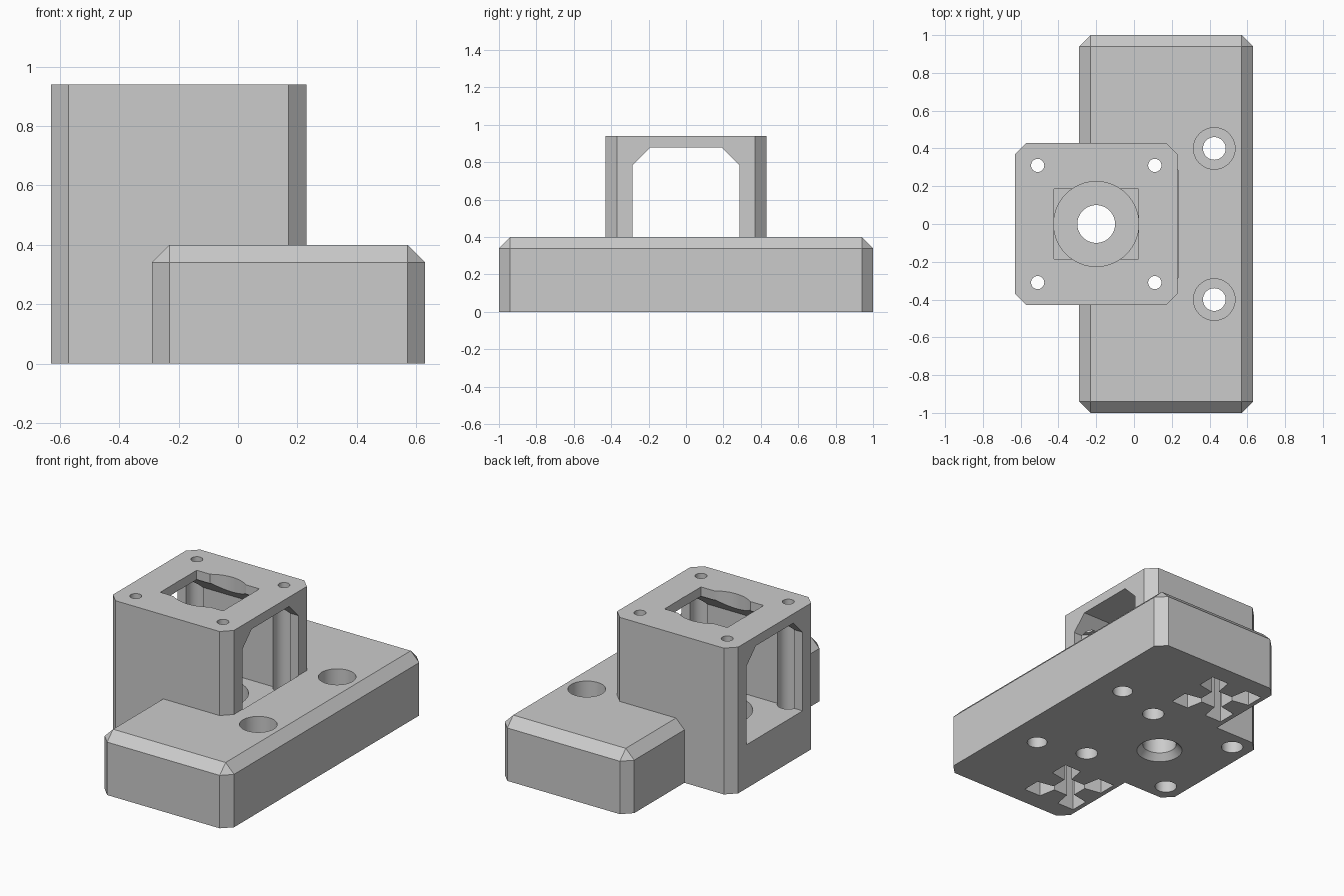
import bpy, bmesh, math
from mathutils import Matrix, Vector

cube = bpy.data.objects.get("Cube")
if cube:
    bpy.data.objects.remove(cube, do_unlink=True)

grey = bpy.data.materials.new("plain grey")
grey.use_nodes = True
colour = (0.6, 0.6, 0.6, 1)
grey.diffuse_color = colour
grey.node_tree.nodes["Principled BSDF"].inputs["Base Color"].default_value = colour


def finish(bm, name):
    bmesh.ops.recalc_face_normals(bm, faces=bm.faces)
    mesh = bpy.data.meshes.new(name)
    bm.to_mesh(mesh)
    bm.free()
    mesh.materials.append(grey)
    obj = bpy.data.objects.new(name, mesh)
    bpy.context.collection.objects.link(obj)
    return obj


def block(name, low, high, chamfer=0, rule=None):
    """Box between two corners; edges picked by the rule are chamfered."""
    low, high = Vector(low), Vector(high)
    bm = bmesh.new()
    bmesh.ops.create_cube(bm, size=1)
    bmesh.ops.scale(bm, vec=high - low, verts=bm.verts)
    bmesh.ops.translate(bm, vec=(low + high) / 2, verts=bm.verts)
    if rule:
        edges = [e for e in bm.edges if rule(*(v.co for v in e.verts))]
        bmesh.ops.bevel(bm, geom=edges, offset=chamfer, segments=1, affect='EDGES')
    return finish(bm, name)


def cone(name, x, y, z0, z1, r0, r1=None, sides=64):
    bm = bmesh.new()
    bmesh.ops.create_cone(bm, cap_ends=True, segments=sides, radius1=r0,
                          radius2=r0 if r1 is None else r1, depth=z1 - z0,
                          matrix=Matrix.Translation((x, y, (z0 + z1) / 2)))
    return finish(bm, name)


def prism(name, points, along):
    bm = bmesh.new()
    face = bm.faces.new([bm.verts.new(p) for p in points])
    made = bmesh.ops.extrude_face_region(bm, geom=[face])["geom"]
    verts = [v for v in made if isinstance(v, bmesh.types.BMVert)]
    bmesh.ops.translate(bm, vec=along, verts=verts)
    return finish(bm, name)


def combine(body, tool, operation='DIFFERENCE'):
    tool.hide_render = True
    mod = body.modifiers.new(tool.name, 'BOOLEAN')
    mod.operation = operation
    mod.solver = 'EXACT'
    mod.object = tool
    bpy.context.view_layer.objects.active = body
    bpy.ops.object.modifier_apply(modifier=mod.name)
    bpy.data.objects.remove(tool, do_unlink=True)


def upright(a, b):
    return abs(a.z - b.z) > 0.1


def upright_or_top(a, b):
    return upright(a, b) or min(a.z, b.z) > 0.3


# Base plate and bearing tower
body = block("bearing_mount", (-0.29, -1, 0), (0.63, 1, 0.4), 0.06, upright_or_top)
tower = block("tower", (-0.63, -0.43, 0), (0.23, 0.43, 0.94), 0.06, upright)
combine(body, tower, 'UNION')

# Tunnel through the tower with a chamfered ceiling
floor = 0.28
half = [(0.285, floor), (0.285, 0.785), (0.19, 0.88)]
outline = half + [(-y, z) for y, z in reversed(half)]
combine(body, prism("tunnel", [(-0.7, y, z) for y, z in outline], (0.932, 0, 0)))

# Top opening, bearing seat and countersunk shaft hole
cx = -0.2
combine(body, block("top_slot", (cx - 0.223, -0.185, 0.5), (cx + 0.223, 0.185, 1)))
combine(body, cone("bearing_seat", cx, 0, 0.14, 1, 0.225))
combine(body, cone("shaft_hole", cx, 0, -0.1, 0.3, 0.1))
combine(body, cone("countersink", cx, 0, -0.01, 0.04, 0.145, 0.1))

# Four corner screws: wide below, narrow through the top plate
for x in (cx - 0.31, cx + 0.31):
    for y in (-0.31, 0.31):
        combine(body, cone("screw_channel", x, y, -0.1, 0.86, 0.065, sides=32))
        combine(body, cone("driver_hole", x, y, 0.8, 1, 0.035, sides=32))

# Side of the rail socket with its inward key, repeated on four sides
side = [(0.19, -0.19), (0.19, -0.07), (0.08, -0.05), (0.08, 0.05), (0.19, 0.07)]
for sign in (-1, 1):
    # Counterbored base holes
    combine(body, cone("base_hole", 0.425, sign * 0.4, -0.1, 0.5, 0.06, sides=48))
    combine(body, cone("counterbore", 0.425, sign * 0.4, 0.2, 0.5, 0.11, sides=48))
    # Rail sockets in the underside
    centre = Vector((-0.07, sign * 0.69, -0.05))
    points = [centre + Matrix.Rotation(k * math.pi / 2, 3, 'Z') @ Vector((x, y, 0))
              for k in range(4) for x, y in side]
    combine(body, prism("rail_socket", points, (0, 0, 0.35)))

# Smooth bores, sharp edges
bpy.ops.object.select_all(action='DESELECT')
body.select_set(True)
bpy.context.view_layer.objects.active = body
bpy.ops.object.shade_smooth_by_angle(angle=math.radians(30))
